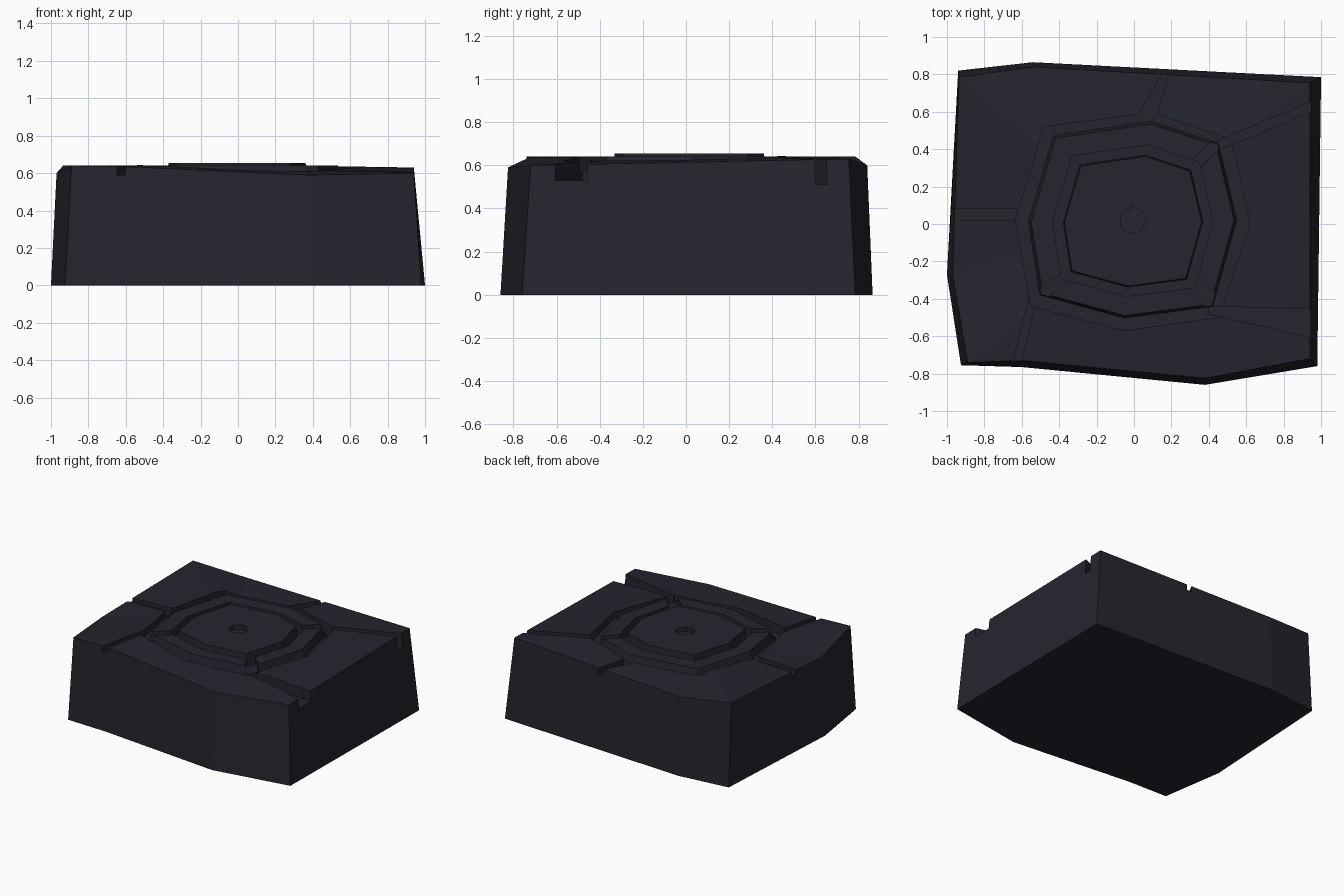
import bpy
import bmesh
from mathutils import Vector

start_cube = bpy.data.objects.get("Cube")
if start_cube:
    bpy.data.objects.remove(start_cube, do_unlink=True)

# One dark stone colour for everything
STONE = (0.019, 0.018, 0.028, 1.0)
stone = bpy.data.materials.new("dark_slate_stone")
stone.use_nodes = True
stone.diffuse_color = STONE
shader = stone.node_tree.nodes["Principled BSDF"]
shader.inputs["Base Color"].default_value = STONE
shader.inputs["Roughness"].default_value = 0.9


def make_object(name, bm):
    bmesh.ops.recalc_face_normals(bm, faces=bm.faces)
    mesh = bpy.data.meshes.new(name)
    bm.to_mesh(mesh)
    bm.free()
    mesh.materials.append(stone)
    obj = bpy.data.objects.new(name, mesh)
    bpy.context.collection.objects.link(obj)
    return obj


def loft(name, lower, upper, peak=None):
    """Join two matching outlines; cap the top flat or as a fan to a peak."""
    bm = bmesh.new()
    low = [bm.verts.new(p) for p in lower]
    high = [bm.verts.new(p) for p in upper]
    bm.faces.new(low)
    if peak:
        tip = bm.verts.new(peak)
    else:
        bm.faces.new(high)
    for i in range(len(low)):
        j = (i + 1) % len(low)
        bm.faces.new((low[i], low[j], high[j], high[i]))
        if peak:
            bm.faces.new((high[i], high[j], tip))
    return make_object(name, bm)


def prism(name, outline, bottom, top, flare=1.0):
    lower = [(x, y, bottom) for x, y in outline]
    upper = [(x * flare, y * flare, top) for x, y in outline]
    return loft(name, lower, upper)


def channel(start, end, start_width, end_width, floor):
    """Straight, optionally widening, groove cutter."""
    a, b = Vector(start), Vector(end)
    along = (b - a).normalized()
    side = Vector((-along.y, along.x)) / 2
    outline = [a + side * start_width, a - side * start_width,
               b - side * end_width, b + side * end_width]
    return prism("groove_cutter", outline, floor, 1.0)


def carve(target, cutters):
    for cutter in cutters:
        cutter.hide_render = True
        mod = target.modifiers.new("carve", "BOOLEAN")
        mod.operation = "DIFFERENCE"
        mod.solver = "EXACT"
        mod.object = cutter
        bpy.context.view_layer.objects.active = target
        bpy.ops.object.modifier_apply(modifier=mod.name)
        bpy.data.objects.remove(cutter, do_unlink=True)


def scaled(outline, factor):
    return [(x * factor, y * factor) for x, y in outline]


# Rough block, tapering upwards, with drooping mid-side corners
foot = [(-0.94, 0.82), (-0.54, 0.865), (1.0, 0.785), (0.98, -0.76),
        (0.38, -0.86), (-0.6, -0.765), (-0.925, -0.755), (-1.0, -0.27)]
rim = [(-0.935, 0.785, 0.64), (-0.54, 0.84, 0.6), (0.94, 0.755, 0.63),
       (0.94, -0.72, 0.6), (0.38, -0.825, 0.59), (-0.6, -0.73, 0.635),
       (-0.89, -0.74, 0.64), (-0.97, -0.27, 0.6)]
slab = loft("stone_slab", [(x, y, 0) for x, y in foot], rim, (0, 0, 0.645))

# Eight-sided well and the cracks that split the border into plates
well = [(-0.48, 0.52), (0.1, 0.595), (0.52, 0.45), (0.62, 0),
        (0.45, -0.5), (-0.05, -0.57), (-0.55, -0.44), (-0.635, 0.02)]
carve(slab, [
    prism("well_cutter", well, 0.57, 1.0),
    channel((-0.5, 0.05), (-1.1, 0.05), 0.06, 0.06, 0.59),
    channel((-0.53, -0.35), (-0.64, -0.8), 0.04, 0.045, 0.59),
    channel((0.4, -0.46), (1.1, -0.55), 0.04, 0.18, 0.53),
    channel((0.45, 0.42), (1.1, 0.69), 0.05, 0.05, 0.51),
    channel((0.06, 0.55), (0.21, 0.9), 0.1, 0.01, 0.57),
])

# Raised ring with three gaps
ring_edge = [(-0.42, 0.46), (0.09, 0.535), (0.44, 0.42), (0.535, 0.02),
             (0.41, -0.43), (-0.05, -0.49), (-0.49, -0.37), (-0.55, 0.01)]
ring = prism("raised_ring", scaled(ring_edge, 1.03), 0.56, 0.64, 0.97)
carve(ring, [
    prism("ring_hole_cutter", scaled(ring_edge, 0.79), 0.5, 1.0),
    channel((0.25, -0.25), (0.5, -0.5), 0.09, 0.09, 0.59),
    channel((0.25, 0.25), (0.5, 0.48), 0.06, 0.06, 0.59),
    channel((-0.3, -0.23), (-0.6, -0.46), 0.06, 0.06, 0.59),
])

# Central boss with a small socket
boss = prism("central_boss", scaled(ring_edge, 0.69), 0.56, 0.655, 0.98)
socket = [(-0.07, 0.05), (-0.01, 0.09), (0.05, 0.06), (0.065, 0.01),
          (0.03, -0.04), (-0.02, -0.05), (-0.07, -0.02)]
carve(boss, [prism("socket_cutter", socket, 0.62, 1.0)])
